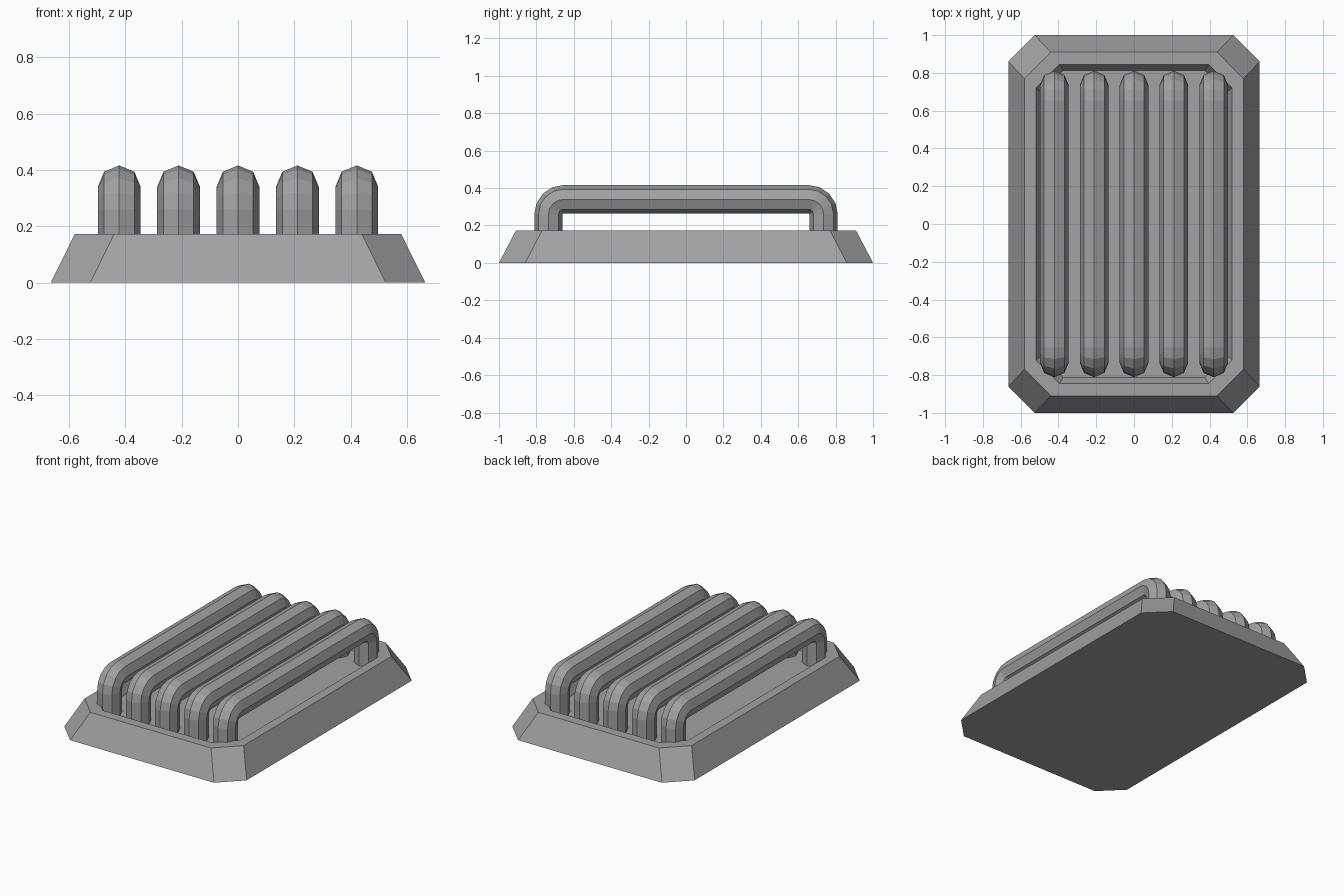
import bpy, bmesh
from math import sin, cos, pi
from mathutils import Vector

cube = bpy.data.objects.get("Cube")
if cube:
    bpy.data.objects.remove(cube, do_unlink=True)

GREY = (0.36, 0.36, 0.36, 1)
metal = bpy.data.materials.new("plain_grey")
metal.use_nodes = True
metal.diffuse_color = GREY
metal.node_tree.nodes["Principled BSDF"].inputs["Base Color"].default_value = GREY


def loft(name, rings, cap):
    """Join rings of points with quads, optionally closing both ends."""
    bm = bmesh.new()
    loops = [[bm.verts.new(p) for p in ring] for ring in rings]
    n = len(loops[0])
    for a, b in zip(loops, loops[1:]):
        for i in range(n):
            j = (i + 1) % n
            bm.faces.new((a[i], a[j], b[j], b[i]))
    if cap:
        bm.faces.new(loops[0])
        bm.faces.new(loops[-1])
    bmesh.ops.recalc_face_normals(bm, faces=bm.faces)
    mesh = bpy.data.meshes.new(name)
    bm.to_mesh(mesh)
    bm.free()
    mesh.materials.append(metal)
    obj = bpy.data.objects.new(name, mesh)
    bpy.context.collection.objects.link(obj)
    return obj


def octagon(x, y, cut, z):
    """Rectangle with chamfered corners."""
    c = cut
    return [(x, y - c, z), (x - c, y, z), (c - x, y, z), (-x, y - c, z),
            (-x, c - y, z), (c - x, -y, z), (x - c, -y, z), (x, c - y, z)]


# Sloped tray with a recessed floor
loft("base_tray", [octagon(0.665, 1.0, 0.14, 0),
                   octagon(0.58, 0.91, 0.14, 0.172),
                   octagon(0.52, 0.845, 0.125, 0.172),
                   octagon(0.49, 0.813, 0.115, 0.11)], True)

# Bent bar path in the y-z plane: position and outward direction
BEND, STEPS, RADIUS = 0.08, 4, 0.076
END_Y, BEND_Z, FOOT_Z = 0.655, 0.26, 0.10
path = []
for side in (1, -1):
    arc = []
    for k in range(STEPS + 1):
        a = k / STEPS * pi / 2
        out = Vector((0, side * cos(a), sin(a)))
        arc.append((Vector((0, side * END_Y, BEND_Z)) + out * BEND, out))
    foot = (Vector((0, side * (END_Y + BEND), FOOT_Z)), Vector((0, side, 0)))
    half = [foot] + arc
    path += half if side == 1 else half[::-1]

# Five octagonal bars
SIDES = 8
for b in range(5):
    centre = Vector(((b - 2) * 0.211, 0, 0))
    rings = []
    for p, out in path:
        rings.append([centre + p + RADIUS * (Vector((cos(t), 0, 0)) + out * sin(t))
                      for t in (2 * pi * i / SIDES for i in range(SIDES))])
    loft(f"bar_{b + 1}", rings, True)
